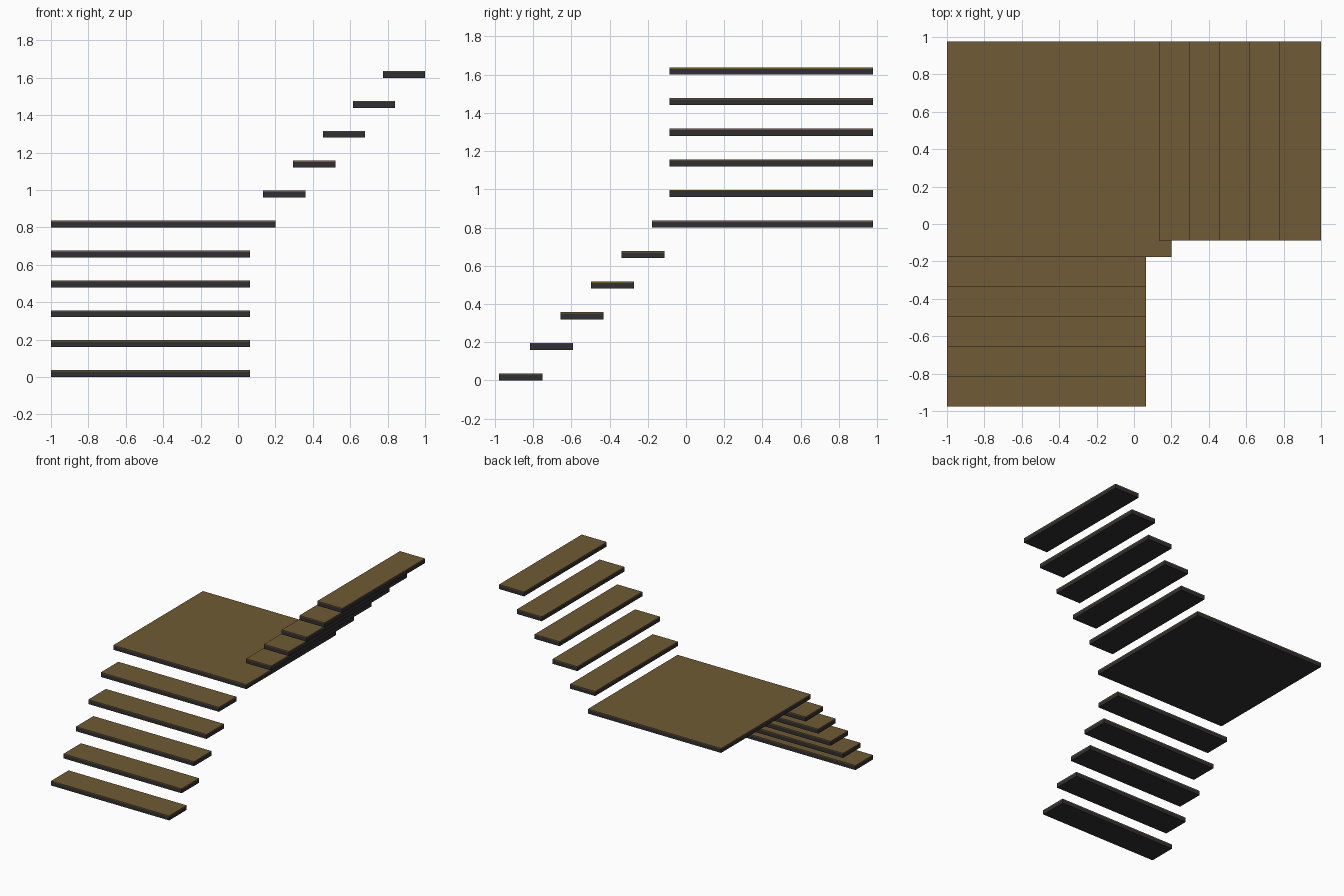
import bpy, bmesh

if "Cube" in bpy.data.objects:
    bpy.data.objects.remove(bpy.data.objects["Cube"])

PITCH, THICK, DEPTH, WIDTH = 0.16, 0.037, 0.225, 1.064
X0, X1, Y0, Y1 = -1.0, 1.0, -0.977, 0.977


def material(name, rgb):
    m = bpy.data.materials.new(name)
    m.diffuse_color = (*rgb, 1)
    m.use_nodes = True
    m.node_tree.nodes["Principled BSDF"].inputs["Base Color"].default_value = m.diffuse_color
    return m


wood = material("brown_wood", (0.16, 0.105, 0.035))
dark = material("dark_metal", (0.03, 0.03, 0.032))


def slab(name, xa, xb, ya, yb, z):
    """Flat tread: dark body with a wood top face."""
    bm = bmesh.new()
    bmesh.ops.create_cube(bm, size=1)
    for v in bm.verts:
        v.co.x = xb if v.co.x > 0 else xa
        v.co.y = yb if v.co.y > 0 else ya
        v.co.z = z + (THICK if v.co.z > 0 else 0)
    # thin wood strip around the upper edge
    bmesh.ops.bisect_plane(bm, geom=bm.verts[:] + bm.edges[:] + bm.faces[:],
                           plane_co=(0, 0, z + THICK - 0.007), plane_no=(0, 0, 1))
    bm.normal_update()
    for f in bm.faces:
        f.material_index = 0 if f.calc_center_median().z > z + THICK - 0.007 else 1
    me = bpy.data.meshes.new(name)
    bm.to_mesh(me)
    bm.free()
    me.materials.append(wood)
    me.materials.append(dark)
    bpy.context.collection.objects.link(bpy.data.objects.new(name, me))


# Lower flight, climbing towards the back
for i in range(5):
    y = Y0 + i * PITCH
    slab(f"lower_step_{i + 1}", X0, X0 + WIDTH, y, y + DEPTH, i * PITCH)

# Corner landing
slab("landing", X0, 0.2, Y0 + 5 * PITCH, Y1, 5 * PITCH)

# Upper flight, climbing towards the right
for i in range(5):
    x = X1 - DEPTH - (4 - i) * PITCH
    slab(f"upper_step_{i + 1}", x, x + DEPTH, Y1 - WIDTH, Y1, (6 + i) * PITCH)
